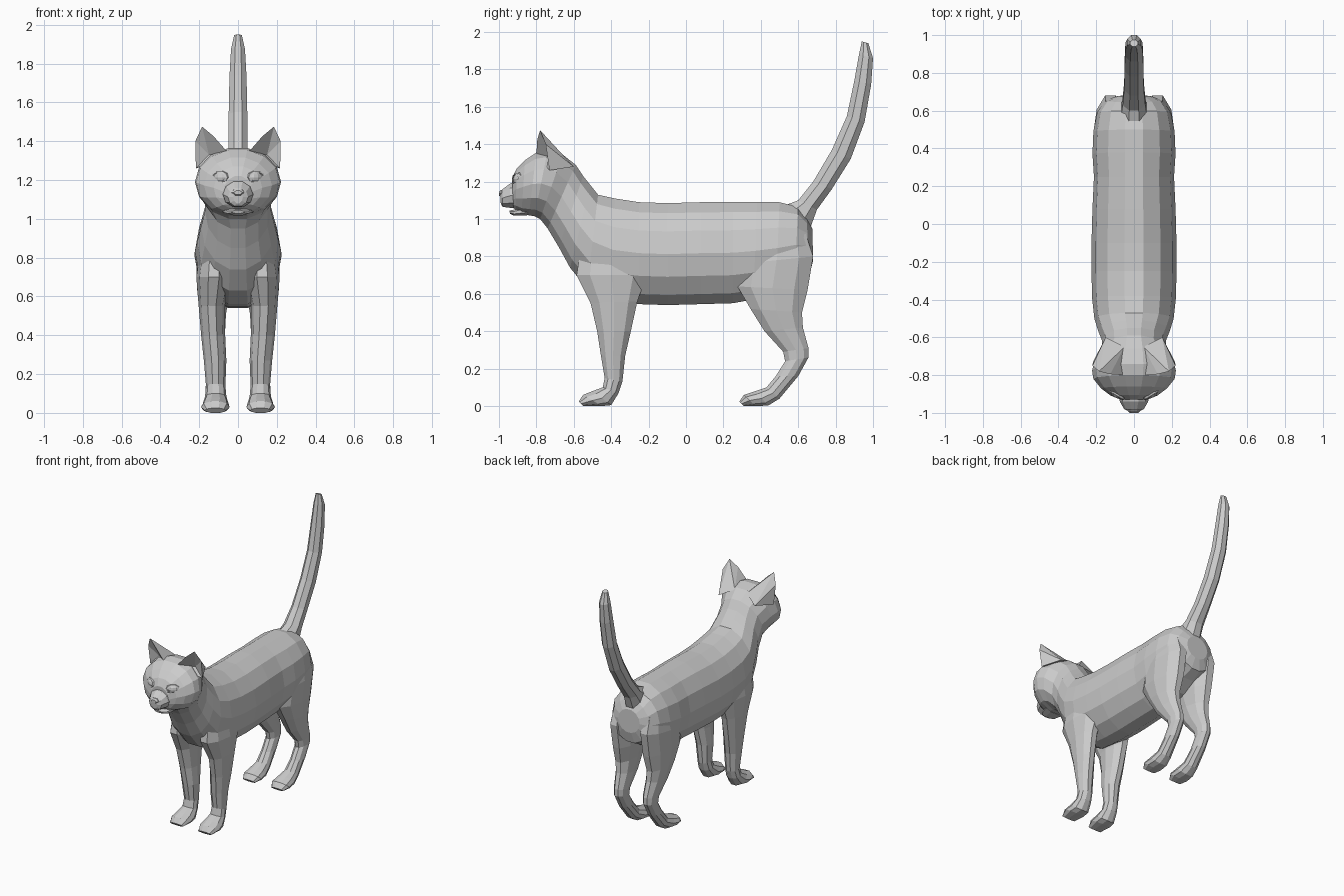
import bpy, bmesh, math
from mathutils import Matrix, Vector

fur = bpy.data.materials.new("fur_grey")
fur.diffuse_color = (0.6, 0.6, 0.6, 1)


def finish(name, bm):
    bmesh.ops.recalc_face_normals(bm, faces=bm.faces)
    mesh = bpy.data.meshes.new(name)
    bm.to_mesh(mesh)
    bm.free()
    mesh.materials.append(fur)
    ob = bpy.data.objects.new(name, mesh)
    bpy.context.collection.objects.link(ob)
    return ob


def loft(name, rings, sides, side=1):
    """Skin rings given as (y1, z1, y2, z2, half_width[, centre_x])."""
    bm = bmesh.new()
    angles = [(i + 0.5) * 2 * math.pi / sides for i in range(sides)]
    top, wide = math.cos(angles[0]), max(math.sin(a) for a in angles)
    loops = []
    for y1, z1, y2, z2, w, *cx in rings:
        x = cx[0] if cx else 0
        loops.append([bm.verts.new((
            side * (x + w * math.sin(a) / wide),
            (y1 + y2) / 2 + (y1 - y2) / 2 * math.cos(a) / top,
            (z1 + z2) / 2 + (z1 - z2) / 2 * math.cos(a) / top)) for a in angles])
    for a, b in zip(loops, loops[1:]):
        for i in range(sides):
            j = (i + 1) % sides
            bm.faces.new((a[i], a[j], b[j], b[i]))
    bm.faces.new(loops[0])
    bm.faces.new(loops[-1])
    return finish(name, bm)


# Torso, neck and skull in one skin, rump to face
loft("body_and_head", [
    (0.675, 0.95, 0.68, 0.78, 0.09),
    (0.645, 1.01, 0.66, 0.70, 0.155),
    (0.60, 1.065, 0.58, 0.66, 0.195),
    (0.50, 1.09, 0.48, 0.60, 0.215),
    (0.38, 1.09, 0.36, 0.57, 0.22),
    (0.25, 1.09, 0.25, 0.55, 0.212),
    (0.08, 1.09, 0.08, 0.545, 0.22),
    (-0.10, 1.085, -0.10, 0.54, 0.225),
    (-0.25, 1.09, -0.25, 0.545, 0.225),
    (-0.38, 1.11, -0.40, 0.56, 0.222),
    (-0.47, 1.13, -0.53, 0.63, 0.21),
    (-0.51, 1.18, -0.62, 0.74, 0.19),
    (-0.55, 1.23, -0.68, 0.85, 0.17),
    (-0.59, 1.29, -0.74, 0.95, 0.167),
    (-0.66, 1.345, -0.78, 1.00, 0.205),
    (-0.74, 1.365, -0.81, 1.015, 0.222),
    (-0.80, 1.355, -0.84, 1.02, 0.215),
    (-0.86, 1.315, -0.88, 1.03, 0.175),
    (-0.905, 1.27, -0.91, 1.05, 0.125),
    (-0.93, 1.22, -0.925, 1.06, 0.075)], 14)

# Tail, sweeping up from the rump
loft("tail", [
    (0.52, 1.07, 0.66, 0.94, 0.07),
    (0.60, 1.10, 0.70, 1.05, 0.06),
    (0.68, 1.20, 0.78, 1.16, 0.052),
    (0.78, 1.37, 0.88, 1.32, 0.05),
    (0.86, 1.55, 0.955, 1.52, 0.048),
    (0.90, 1.74, 0.99, 1.72, 0.044),
    (0.925, 1.88, 1.0, 1.86, 0.036),
    (0.94, 1.95, 0.975, 1.94, 0.02)], 8)

# Muzzle, nose and lower jaw
loft("muzzle", [
    (-0.88, 1.20, -0.88, 1.06, 0.09),
    (-0.94, 1.19, -0.94, 1.06, 0.075),
    (-0.98, 1.16, -0.98, 1.065, 0.052),
    (-0.995, 1.145, -0.99, 1.08, 0.025)], 10)
loft("nose", [
    (-0.94, 1.155, -0.96, 1.11, 0.04),
    (-0.99, 1.155, -0.99, 1.12, 0.034),
    (-1.0, 1.145, -1.0, 1.125, 0.022)], 6)
loft("chin", [
    (-0.85, 1.07, -0.85, 1.02, 0.08),
    (-0.92, 1.05, -0.92, 1.018, 0.055),
    (-0.945, 1.045, -0.94, 1.028, 0.03)], 8)

FRONT_LEG = [
    (-0.56, 0.86, -0.24, 0.86, 0.07, 0.12),
    (-0.585, 0.70, -0.21, 0.70, 0.09, 0.125),
    (-0.51, 0.55, -0.26, 0.56, 0.068, 0.135),
    (-0.475, 0.40, -0.295, 0.40, 0.062, 0.128),
    (-0.455, 0.27, -0.325, 0.27, 0.058, 0.118),
    (-0.435, 0.15, -0.34, 0.13, 0.05, 0.115),
    (-0.445, 0.10, -0.36, 0.07, 0.055, 0.115),
    (-0.50, 0.08, -0.40, 0.005, 0.068, 0.115),
    (-0.55, 0.06, -0.45, 0.0, 0.074, 0.117),
    (-0.573, 0.025, -0.55, 0.0, 0.055, 0.117)]

HIND_LEG = [
    (0.36, 0.92, 0.64, 0.92, 0.06, 0.13),
    (0.29, 0.76, 0.68, 0.80, 0.09, 0.125),
    (0.275, 0.64, 0.65, 0.62, 0.085, 0.125),
    (0.345, 0.52, 0.62, 0.50, 0.068, 0.13),
    (0.42, 0.40, 0.625, 0.42, 0.058, 0.125),
    (0.52, 0.29, 0.655, 0.31, 0.047, 0.12),
    (0.53, 0.24, 0.655, 0.26, 0.045, 0.12),
    (0.48, 0.16, 0.60, 0.16, 0.045, 0.12),
    (0.43, 0.10, 0.50, 0.04, 0.052, 0.118),
    (0.37, 0.08, 0.44, 0.003, 0.065, 0.117),
    (0.31, 0.06, 0.37, 0.0, 0.072, 0.117),
    (0.285, 0.025, 0.31, 0.0, 0.05, 0.117)]


def ear(name, side):
    """Pointed shell with a hollow front."""
    points = {
        "inner": (0.055, -0.80, 1.345), "mid_in": (0.125, -0.795, 1.425),
        "tip": (0.185, -0.78, 1.475), "mid_out": (0.22, -0.75, 1.40),
        "outer": (0.217, -0.73, 1.26), "hollow": (0.15, -0.72, 1.33),
        "back": (0.15, -0.60, 1.28), "back_in": (0.05, -0.65, 1.33)}
    bm = bmesh.new()
    v = {k: bm.verts.new((side * x, y, z)) for k, (x, y, z) in points.items()}
    rim = ["inner", "mid_in", "tip", "mid_out", "outer"]
    for i, a in enumerate(rim):
        bm.faces.new((v[a], v[rim[(i + 1) % 5]], v["hollow"]))
    for i in range(4):
        rear = "back_in" if i < 2 else "back"
        bm.faces.new((v[rim[i]], v[rim[i + 1]], v[rear]))
    bm.faces.new((v["tip"], v["back"], v["back_in"]))
    bm.faces.new((v["inner"], v["outer"], v["back"], v["back_in"]))
    finish(name, bm)


def eye(name, side):
    """Eyeball with a raised almond lid around it."""
    place = (Matrix.Translation((side * 0.09, -0.895, 1.213))
             @ Matrix.Rotation(side * math.radians(32), 4, 'Z'))
    bm = bmesh.new()
    bmesh.ops.create_uvsphere(bm, u_segments=10, v_segments=6, radius=1,
                              matrix=place @ Matrix.Diagonal((0.04, 0.026, 0.03, 1)))
    finish(name, bm)
    bm = bmesh.new()
    loops = []
    for i in range(10):
        a = i * math.pi / 5
        loops.append([bm.verts.new(place @ Vector((
            0.045 * k * math.cos(a), y, 0.032 * k * math.sin(a))))
            for k, y in ((0.85, -0.018), (1.1, -0.012), (1.25, 0.03), (0.85, 0.03))])
    for i in range(10):
        p, q = loops[i], loops[(i + 1) % 10]
        for j in range(4):
            bm.faces.new((p[j], p[(j + 1) % 4], q[(j + 1) % 4], q[j]))
    finish(name + "_lid", bm)


# Paired parts
for label, s in (("left", 1), ("right", -1)):
    loft("front_leg_" + label, FRONT_LEG, 10, s)
    loft("hind_leg_" + label, HIND_LEG, 10, s)
    ear("ear_" + label, s)
    eye("eye_" + label, s)
